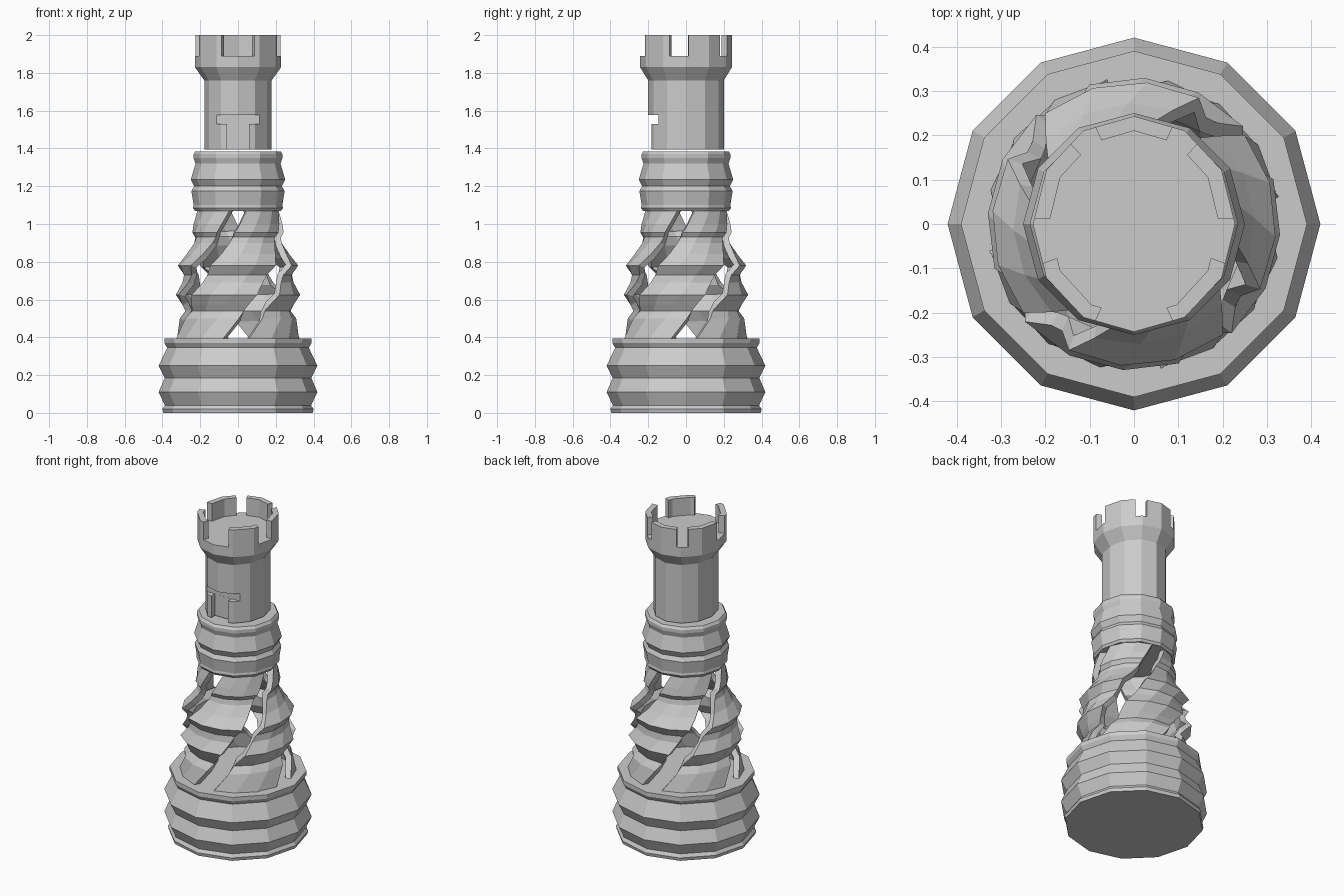
import bpy, bmesh
from math import sin, cos, radians, pi

if "Cube" in bpy.data.objects:
    bpy.data.objects.remove(bpy.data.objects["Cube"])

N = 12


def make_object(name, bm):
    bmesh.ops.recalc_face_normals(bm, faces=bm.faces)
    mesh = bpy.data.meshes.new(name)
    bm.to_mesh(mesh)
    bm.free()
    ob = bpy.data.objects.new(name, mesh)
    bpy.context.collection.objects.link(ob)
    return ob


def lathe(name, profile):
    """Closed 12-sided solid; profile entries are (z, x radius[, y radius])."""
    bm = bmesh.new()
    rings = []
    for z, rx, *ry in profile:
        ry = ry[0] if ry else rx
        rings.append([bm.verts.new((rx * cos(2 * pi * i / N), ry * sin(2 * pi * i / N), z))
                      for i in range(N)])
    for a, b in zip(rings, rings[1:]):
        for i in range(N):
            j = (i + 1) % N
            bm.faces.new((a[i], a[j], b[j], b[i]))
    bm.faces.new(rings[0][::-1])
    bm.faces.new(rings[-1])
    return make_object(name, bm)


def box(name, lo, hi):
    bm = bmesh.new()
    bmesh.ops.create_cube(bm, size=1)
    for v in bm.verts:
        v.co = [l + (c + 0.5) * (h - l) for c, l, h in zip(v.co, lo, hi)]
    return make_object(name, bm)


# Ridged base and ridged collar
lathe("base", [(0, .395), (.02, .40), (.04, .387), (.11, .42), (.185, .388), (.25, .42),
               (.345, .375), (.37, .39), (.395, .39)])
lathe("collar", [(1.07, .228), (1.085, .238), (1.10, .235), (1.175, .247), (1.20, .232),
                 (1.235, .25), (1.32, .225), (1.35, .235), (1.37, .235), (1.385, .225)])

# Four twisted strips following a ridged cone
cone = [(.385, .335), (.50, .308), (.54, .28), (.57, .298), (.625, .33), (.69, .295),
        (.73, .29), (.78, .32), (.84, .272), (.90, .235), (.93, .228), (.955, .242),
        (1.0, .235), (1.08, .218)]
SEG = 3
for k in range(4):
    bm = bmesh.new()
    rows = []
    for z, r in cone:
        start = -90 + 90 * k - 2 + 92 * (z - .39) / .68 + 12
        angles = [radians(start + 66 * s / SEG) for s in range(SEG + 1)]
        rows.append([bm.verts.new((r * cos(a), r * sin(a), z)) for a in angles])
    for a, b in zip(rows, rows[1:]):
        for s in range(SEG):
            bm.faces.new((a[s], a[s + 1], b[s + 1], b[s]))
    strip = make_object(f"twisted_strip_{k + 1}", bm)
    # Make sure the normals face outwards, then thicken inwards
    f = strip.data.polygons[0]
    if f.normal.x * f.center.x + f.normal.y * f.center.y < 0:
        strip.data.flip_normals()
    mod = strip.modifiers.new("thickness", 'SOLIDIFY')
    mod.thickness = .035
    mod.offset = -1

# Tower with a T-shaped recess at the front
tower = lathe("tower", [(1.395, .178, .2), (1.76, .178, .2), (1.83, .228, .243), (1.89, .228, .243)])
cutters = [box("recess_bar_cutter", (-.125, -.3, 1.53), (.125, -.145, 1.578)),
           box("recess_stem_cutter", (-.057, -.3, 1.38), (.057, -.1455, 1.55))]
for c in cutters:
    c.hide_render = True
    c.display_type = 'WIRE'
    mod = tower.modifiers.new(c.name, 'BOOLEAN')
    mod.operation = 'DIFFERENCE'
    mod.solver = 'EXACT'
    mod.object = c


# Battlements: curved blocks following the 12-sided rim
def rim_point(deg, rx, ry):
    flat = cos(radians(15)) / cos(radians(deg % 30 - 15))
    return rx * flat * cos(radians(deg)), ry * flat * sin(radians(deg))


spans = [(67, 113), (130, 177), (202, 247), (293, 338), (3, 50)]
for n, (a0, a1) in enumerate(spans):
    angles = [a0] + [a for a in range(0, 361, 30) if a0 < a < a1] + [a1]
    bm = bmesh.new()
    cols = []
    for a in angles:
        cols.append([bm.verts.new((*rim_point(a, rx, ry), z))
                     for rx, ry, z in ((.228, .243, 1.89), (.228, .243, 2.0),
                                       (.192, .21, 2.0), (.192, .21, 1.89))])
    for a, b in zip(cols, cols[1:]):
        for i in range(4):
            j = (i + 1) % 4
            bm.faces.new((a[i], b[i], b[j], a[j]))
    bm.faces.new(cols[0])
    bm.faces.new(cols[-1][::-1])
    make_object(f"battlement_{n + 1}", bm)
